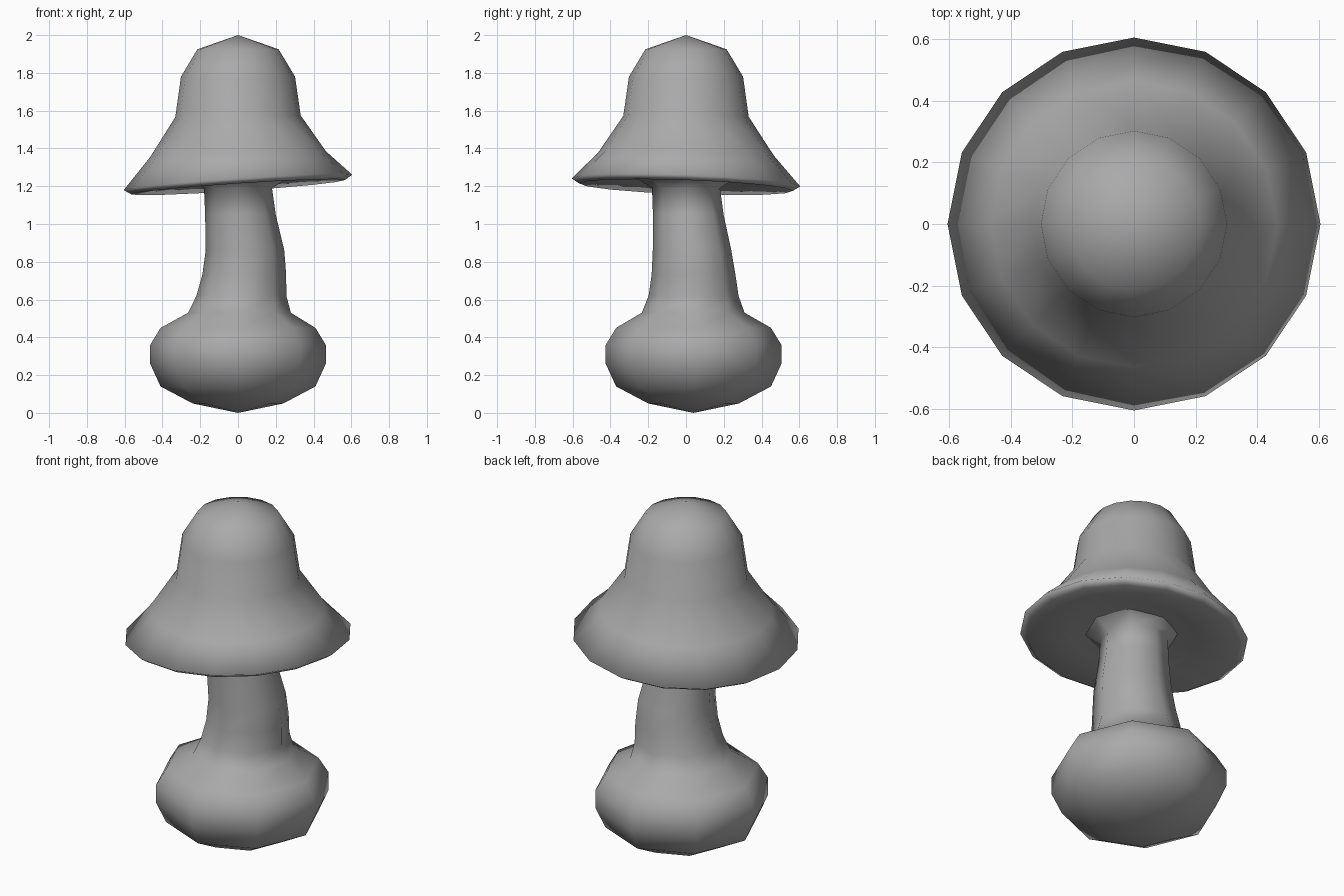
import bpy, bmesh
from math import cos, sin, tau

cube = bpy.data.objects.get("Cube")
if cube:
    bpy.data.objects.remove(cube, do_unlink=True)

# One plain grey clay material
GREY = (0.4, 0.4, 0.4, 1)
clay = bpy.data.materials.new("plain grey")
clay.use_nodes = True
clay.diffuse_color = GREY
clay.node_tree.nodes["Principled BSDF"].inputs["Base Color"].default_value = GREY


def loft(name, sides, rings):
    """Skin rings of (radius, z, centre x, centre y, slope x, slope y); radius 0 is a pole."""
    bm = bmesh.new()
    loops = []
    for r, z, cx, cy, sx, sy in rings:
        loop = []
        for i in range(sides if r else 1):
            x, y = r * cos(tau * i / sides), r * sin(tau * i / sides)
            loop.append(bm.verts.new((cx + x, cy + y, z + sx * x + sy * y)))
        loops.append(loop)
    for a, b in zip(loops, loops[1:]):
        for i in range(sides):
            j = (i + 1) % sides
            corners = [a[i % len(a)], a[j % len(a)], b[j % len(b)], b[i % len(b)]]
            bm.faces.new(list(dict.fromkeys(corners)))
    bmesh.ops.recalc_face_normals(bm, faces=bm.faces)
    mesh = bpy.data.meshes.new(name)
    bm.to_mesh(mesh)
    bm.free()
    mesh.materials.append(clay)
    mesh.shade_smooth()
    obj = bpy.data.objects.new(name, mesh)
    bpy.context.collection.objects.link(obj)
    return obj


# Bulb and leaning stem, flaring into the underside of the cap
BACK = 0.04
bulb = [(0, 0), (0.24, 0.05), (0.41, 0.14), (0.465, 0.26), (0.465, 0.36), (0.41, 0.45)]
stem = [(0.272, 0.53, 0.008, 0.038), (0.238, 0.62, 0.018, 0.04), (0.222, 0.73, 0.033, 0.04),
        (0.208, 0.86, 0.037, 0.032), (0.187, 1.05, 0.013, 0.012), (0.18, 1.19, 0, 0),
        (0.26, 1.24, 0, 0)]
loft("bulb_and_stem", 8, [(r, z, 0, BACK, 0, 0) for r, z in bulb]
     + [(*ring, 0, 0) for ring in stem])

# Bell-shaped cap: the tilt grows towards the rim
cap = [(0, 2.0, 0), (0.215, 1.925, 0), (0.302, 1.78, 0), (0.332, 1.57, 0.2),
       (0.465, 1.37, 0.5), (0.605, 1.22, 1), (0.565, 1.195, 1), (0.35, 1.225, 1),
       (0.17, 1.24, 0.5), (0, 1.24, 0)]
loft("cap", 16, [(r, z, 0, 0, 0.067 * t, -0.035 * t) for r, z, t in cap])
